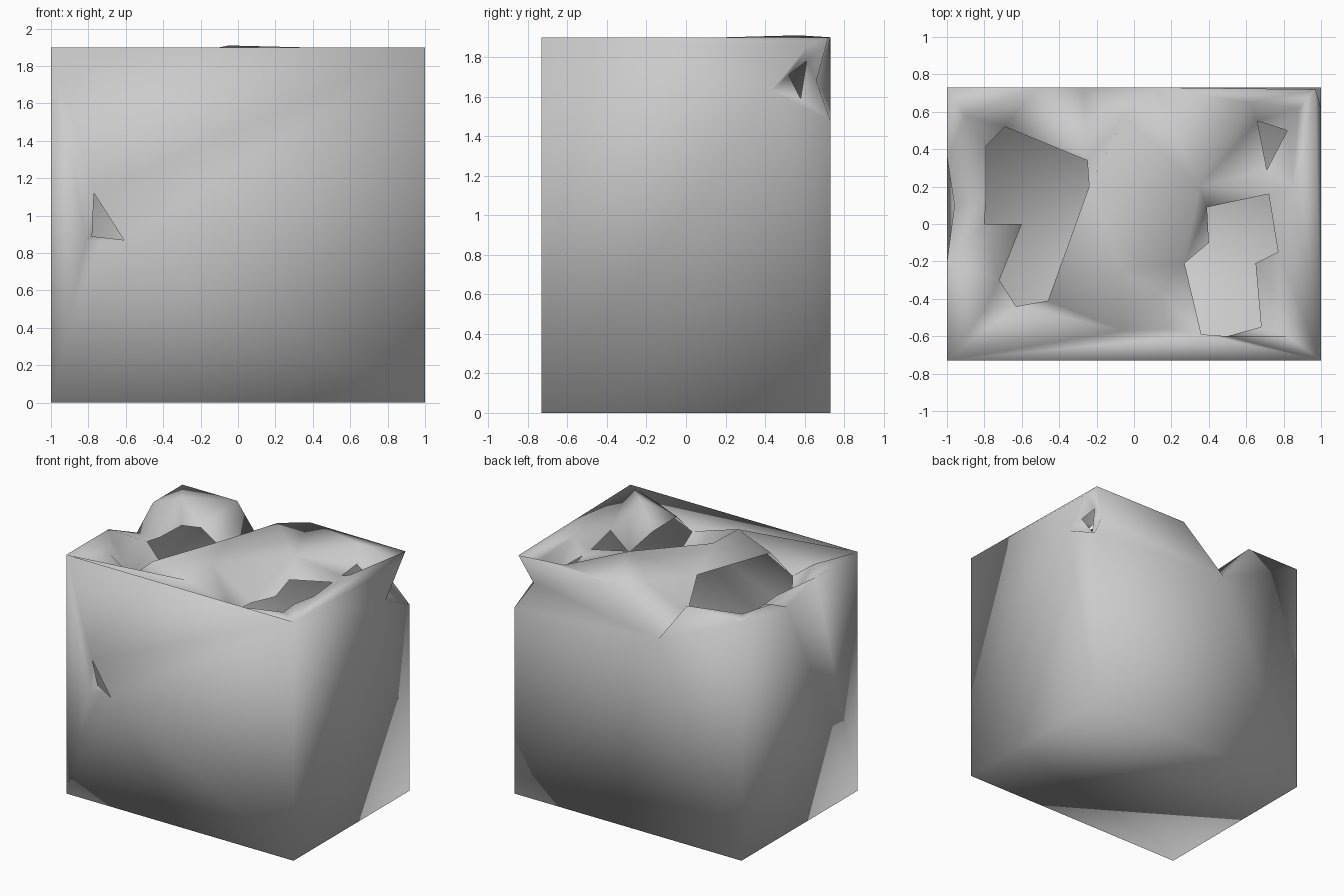
import bpy, bmesh
from mathutils import Vector
from mathutils.geometry import delaunay_2d_cdt

if "Cube" in bpy.data.objects:
    bpy.data.objects.remove(bpy.data.objects["Cube"])

X, Y, H = 1.0, 0.73, 1.9


def inside(p, poly):
    hit = False
    for a, b in zip(poly, poly[1:] + poly[:1]):
        if (a.y > p.y) != (b.y > p.y):
            if p.x < a.x + (p.y - a.y) * (b.x - a.x) / (b.y - a.y):
                hit = not hit
    return hit


def panel(bm, axes, outline, holes=(), inner=()):
    """Triangulate a dented sheet with openings, projected along one axis."""
    pts, edges, loops = [], [], []
    for loop in [outline, *holes]:
        n, s = len(loop), len(pts)
        pts += loop
        edges += [(s + i, s + (i + 1) % n) for i in range(n)]
        loops.append([Vector((p[axes[0]], p[axes[1]])) for p in loop])
    pts += list(inner)
    flat = [Vector((p[axes[0]], p[axes[1]])) for p in pts]
    co, _, faces, orig, _, _ = delaunay_2d_cdt(flat, edges, [], 0, 1e-5)
    verts = [bm.verts.new(pts[o[0]]) if o else None for o in orig]
    for f in faces:
        c = (co[f[0]] + co[f[1]] + co[f[2]]) / 3
        area = abs((co[f[1]] - co[f[0]]).cross(co[f[2]] - co[f[0]]))
        if area < 1e-5 or any(verts[i] is None for i in f):
            continue
        if inside(c, loops[0]) and not any(inside(c, h) for h in loops[1:]):
            bm.faces.new([verts[i] for i in f])


# shared corners and rim points
fl, fr, br, bl = (-X, -Y, 0), (X, -Y, 0), (X, Y, 0), (-X, Y, 0)
FL, FR, BR, BL = (-X, -Y, H), (X, -Y, H), (.97, .72, H), (-X, Y, H)
edge_low, edge_pinch = (X, Y, 1.48), (.88, .66, 1.68)
back_rim = [(.12, Y, H), (-.27, Y, 1.57), (-.52, Y, H)]
left_rim = [(-X, .36, H), (-.96, .1, 1.77), (-X, -.2, H)]

# openings in the top
left_pit = [(-.79, .42, 1.75), (-.69, .52, 1.72), (-.25, .34, 1.62), (-.24, .2, 1.87),
            (-.46, -.41, 1.87), (-.63, -.44, 1.72), (-.72, -.3, 1.6), (-.6, 0, 1.55),
            (-.8, 0, 1.78), (-.79, .15, 1.76)]
right_pit = [(.39, .09, 1.76), (.72, .16, 1.8), (.77, -.15, 1.82), (.65, -.21, 1.65),
             (.68, -.55, 1.68), (.5, -.6, 1.83), (.36, -.59, 1.75), (.27, -.21, 1.66),
             (.4, -.1, 1.7)]
corner_pit = [(.66, .55, 1.78), (.71, .29, 1.8), (.82, .5, 1.72)]

bm = bmesh.new()

# top sheet
panel(bm, (0, 1), [FL, FR, BR, *back_rim, BL, *left_rim],
      [left_pit, right_pit, corner_pit],
      [(-.05, .57, 1.91), (-.06, -.25, 1.9), (-.06, -.57, 1.89), (.18, -.56, 1.82),
       (.14, -.36, 1.75), (-.8, -.46, 1.85), (.82, -.6, 1.88), (.78, -.4, 1.86),
       (.35, .2, 1.9), (.62, .65, 1.89), (.88, .62, 1.83), (.85, .2, 1.88),
       (-.9, .58, 1.88)])

# front wall with a small tear
panel(bm, (0, 2), [fl, fr, FR, FL],
      [[(-.77, -Y, 1.12), (-.61, -Y, .87), (-.78, -.65, .89)]],
      [(-.81, -.71, .87), (-.73, -.66, .85)])

# right wall with a torn corner
panel(bm, (1, 2), [fr, br, edge_low, edge_pinch, BR, FR],
      [[(.95, .52, 1.71), (.9, .61, 1.78), (.9, .58, 1.59)]],
      [(X, .43, 1.63), (X, .62, 1.86)])

# back wall, left wall and floor
panel(bm, (0, 2), [br, bl, BL, *reversed(back_rim), BR, edge_pinch, edge_low])
panel(bm, (1, 2), [bl, fl, FL, *reversed(left_rim), BL])
panel(bm, (0, 1), [fl, fr, br, bl])

bmesh.ops.remove_doubles(bm, verts=bm.verts, dist=1e-4)
bmesh.ops.recalc_face_normals(bm, faces=bm.faces)
for f in bm.faces:
    f.smooth = True

mesh = bpy.data.meshes.new("dented_box")
bm.to_mesh(mesh)
bm.free()
bpy.context.collection.objects.link(bpy.data.objects.new("dented_box", mesh))
